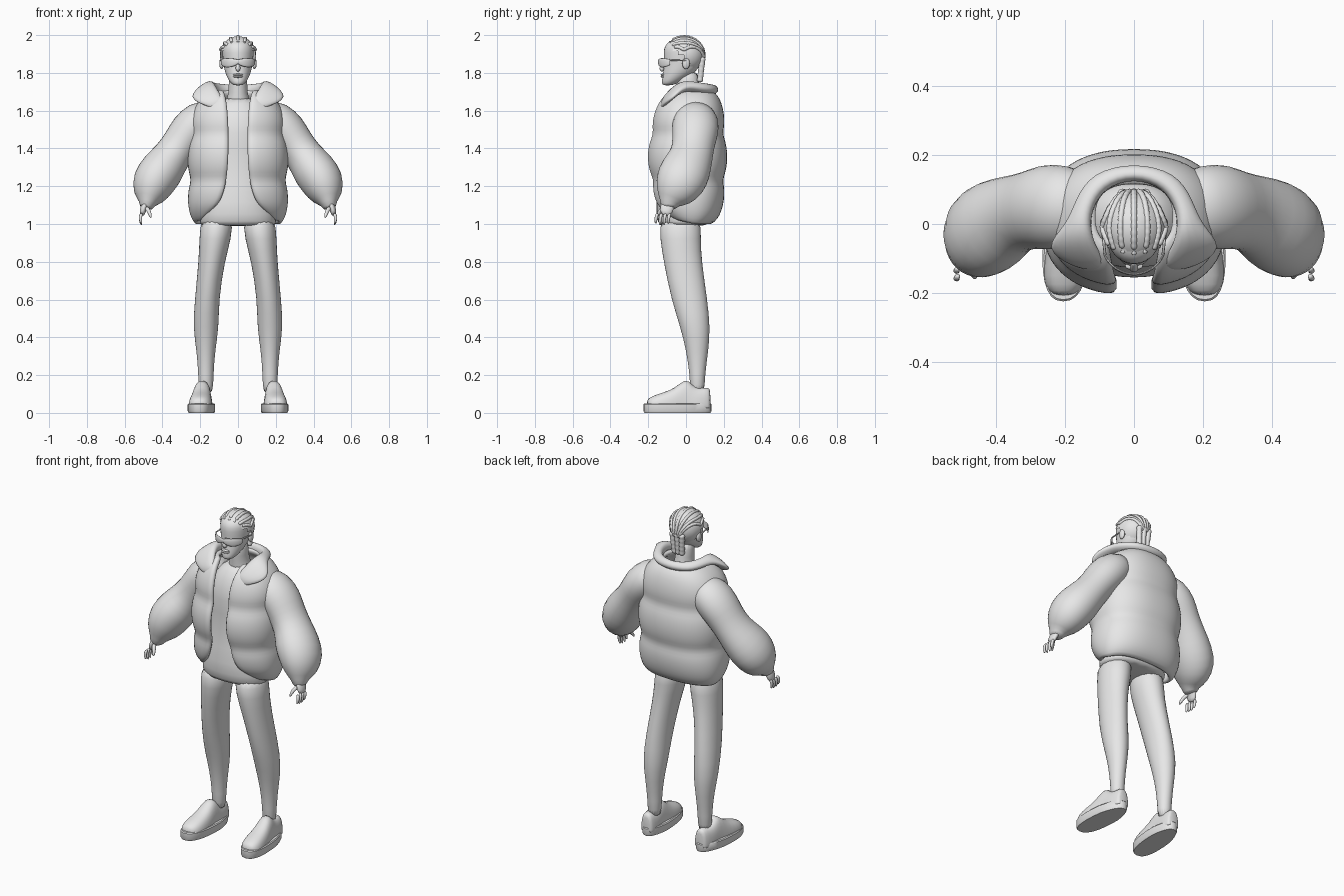
import bpy, bmesh, math
from math import sin, cos, pi, radians
from mathutils import Vector

cube = bpy.data.objects.get("Cube")
if cube:
    bpy.data.objects.remove(cube)

GREY = (.8, .8, .8, 1)
clay = bpy.data.materials.new("clay grey")
clay.use_nodes = True
clay.diffuse_color = GREY
clay.node_tree.nodes["Principled BSDF"].inputs["Base Color"].default_value = GREY


def finish(name, bm, side=1, subdiv=1, shell=0, angle=None):
    """Turn a bmesh into an object; side -1 mirrors it across x."""
    if side < 0:
        bmesh.ops.scale(bm, vec=(-1, 1, 1), verts=bm.verts)
        bmesh.ops.reverse_faces(bm, faces=bm.faces)
    if not shell:
        bmesh.ops.recalc_face_normals(bm, faces=bm.faces)
    mesh = bpy.data.meshes.new(name)
    bm.to_mesh(mesh)
    bm.free()
    mesh.materials.append(clay)
    ob = bpy.data.objects.new(name, mesh)
    bpy.context.collection.objects.link(ob)
    mesh.polygons.foreach_set("use_smooth", [True] * len(mesh.polygons))
    if angle:
        bpy.ops.object.select_all(action='DESELECT')
        bpy.context.view_layer.objects.active = ob
        ob.select_set(True)
        bpy.ops.object.shade_smooth_by_angle(angle=radians(angle))
    if shell:
        thickness = ob.modifiers.new("Thickness", 'SOLIDIFY')
        thickness.thickness, thickness.offset = shell, -1
    if subdiv:
        smooth = ob.modifiers.new("Smooth", 'SUBSURF')
        smooth.levels = smooth.render_levels = subdiv


def loft(name, rings, closed=True, **options):
    """Skin a list of equally long point rings."""
    bm = bmesh.new()
    rows = [[bm.verts.new(point) for point in ring] for ring in rings]
    count = len(rows[0])
    for low, high in zip(rows, rows[1:]):
        for i in range(count if closed else count - 1):
            k = (i + 1) % count
            bm.faces.new((low[i], low[k], high[k], high[i]))
    if closed:
        bm.faces.new(rows[0][::-1])
        bm.faces.new(rows[-1])
    finish(name, bm, **options)


def power(value, exponent):
    return math.copysign(abs(value) ** exponent, value)


def level(z, width, front, back, centre=0, square=1, count=16, gap=0):
    """Horizontal oval from front to back; a gap leaves it open at the front."""
    start = math.asin((gap / width) ** (1 / square))
    steps = count - 1 if gap else count
    ring = []
    for i in range(count):
        turn = start + (2 * pi - 2 * start) * i / steps
        ring.append(Vector((centre + width * power(sin(turn), square),
                            (front + back) / 2 - (back - front) / 2 * power(cos(turn), square),
                            z)))
    return ring


def tube(name, path, count=10, stretch=1, **options):
    """Tube through (x, y, z, radius); stretch widens it from front to back."""
    points = [Vector(p[:3]) for p in path]
    rings = []
    for i, point in enumerate(points):
        radius = path[i][3]
        along = (points[min(i + 1, len(points) - 1)] - points[max(i - 1, 0)]).normalized()
        guide = Vector((0, 1, 0)) if abs(along.y) < .8 else Vector((0, 0, 1))
        across = along.cross(guide).normalized()
        depth = along.cross(across) * stretch
        turns = [2 * pi * k / count for k in range(count)]
        rings.append([point + radius * (across * cos(t) + depth * sin(t)) for t in turns])
    loft(name, rings, **options)


def ball(name, centre, radii, keep=None, **options):
    """Ellipsoid, optionally trimmed by a rule on its points."""
    bm = bmesh.new()
    bmesh.ops.create_uvsphere(bm, u_segments=20, v_segments=14, radius=1)
    for vert in bm.verts:
        vert.co = Vector(c + r * q for c, r, q in zip(centre, radii, vert.co))
    if keep:
        dropped = [vert for vert in bm.verts if not keep(vert.co)]
        bmesh.ops.delete(bm, geom=dropped, context='VERTS')
    finish(name, bm, subdiv=0, **options)


# Dress with a short skirt
loft("dress", [level(*row, square=.9) for row in (
    (.99, .2, -.14, .11), (1, .21, -.15, .12), (1.1, .2, -.17, .13), (1.3, .15, -.12, .09),
    (1.5, .16, -.14, .12), (1.6, .15, -.1, .13), (1.68, .07, -.05, .1))])

# Open padded jacket: three puffed bands, narrowing at the hem and shoulders
HEM, HEIGHT, STEPS = .99, .73, 18
rings = []
for step in range(STEPS + 1):
    u = step / STEPS
    puff = .02 * abs(sin(3 * pi * u)) ** .7
    arch = max(0, sin(pi * u))
    ring = level(HEM + HEIGHT * u,
                 width=.25 - .13 * u ** 8 - .02 * (1 - u) ** 9 + puff,
                 front=-.09 - .1 * arch ** .7 - puff,
                 back=.13 + .07 * arch ** .5 + puff,
                 square=.85, count=30,
                 gap=.05 + .15 * (1 - u) ** 6 + .03 * u ** 8)
    for point in ring:  # the hem rises toward the front
        point.z += max(0, 1.1 - point.z) * max(0, .05 - point.y) * 2
    rings.append(ring)
loft("jacket_body", rings, closed=False, shell=.035)

# Turned-down collar: crest and outer edge from the nape to the front
half_collar = []
for crest, outer in (((0, .14, 1.75), (0, .19, 1.72)), ((.09, .11, 1.76), (.13, .16, 1.72)),
                     ((.13, .04, 1.77), (.18, .08, 1.73)), ((.13, -.02, 1.78), (.21, 0, 1.74)),
                     ((.11, -.07, 1.76), (.3, -.07, 1.67)), ((.08, -.12, 1.7), (.2, -.13, 1.64)),
                     ((.07, -.13, 1.66), (.12, -.14, 1.63))):
    crest, outer = Vector(crest), Vector(outer)
    base = crest * .9
    base.z = crest.z - .08
    under = base.lerp(outer, .7)
    under.z -= .02
    half_collar.append((base, crest, outer, under))
mirrored = [[Vector((-p.x, p.y, p.z)) for p in section] for section in half_collar[:0:-1]]
loft("collar", mirrored + half_collar, subdiv=2)


def sole_outline(z, grow):
    """Foot-shaped outline, narrower at the heel and turned slightly outward."""
    ring = level(z, .066 + grow, -.22 - grow, .13 + grow, square=.8, count=28)
    for point in ring:
        point.x = point.x * (1 - max(0, point.y) * 1.6) + .19 - .07 * point.y
    return ring


def upper_section(y, width, top):
    """Arched slice across the shoe with a flat underside."""
    bottom = .035
    turns = [2 * pi * k / 16 for k in range(16)]
    return [Vector((.19 - .07 * y + width * power(cos(t), .75), y,
                    bottom + max(-.01, (top - bottom) * power(sin(t), .85)))) for t in turns]


for side, tag in ((1, "left"), (-1, "right")):
    # Puffy sleeve with a seam above the elbow and a narrow cuff
    tube(tag + "_sleeve", (
        (.12, .05, 1.59, .08), (.2, .05, 1.55, .11), (.26, .05, 1.49, .11), (.3, .04, 1.43, .1),
        (.35, .03, 1.36, .1), (.4, 0, 1.29, .12), (.45, -.03, 1.22, .12), (.47, -.07, 1.15, .09),
        (.48, -.09, 1.11, .04), (.49, -.09, 1.08, .04)), count=16, stretch=1.15, side=side)

    # Hand
    tube(tag + "_palm", ((.48, -.09, 1.12, .02), (.5, -.1, 1.09, .02), (.51, -.11, 1.04, .015)),
         stretch=2, side=side)
    for finger in range(4):
        y = -.15 + finger * .022
        tip = 1 - .01 * sin(finger)
        tube(f"{tag}_finger_{finger + 1}", (
            (.51, y, 1.06, .01), (.52, y - .01, 1.03, .01), (.51, y - .01, tip, .006)),
            count=8, side=side)
    tube(tag + "_thumb", ((.49, -.11, 1.09, .014), (.47, -.14, 1.07, .012), (.46, -.16, 1.03, .007)),
         count=8, side=side)

    # Leg
    loft(tag + "_leg", [level(*row) for row in (
        (.09, .04, .02, .1, .17), (.2, .04, .02, .1, .17), (.33, .05, 0, .12, .17),
        (.45, .07, -.03, .13, .17), (.6, .065, -.08, .115, .165), (.8, .07, -.12, .085, .14),
        (.92, .086, -.14, .08, .12), (1.05, .09, -.145, .085, .11))], side=side)

    # Shoe: flat sole and an upper that climbs to the tongue
    loft(tag + "_sole", [sole_outline(0, 0), sole_outline(.01, .005),
                         sole_outline(.045, .005), sole_outline(.05, 0)],
         side=side, subdiv=0, angle=40)
    loft(tag + "_shoe_upper", [upper_section(*row) for row in (
        (-.21, .03, .07), (-.18, .06, .09), (-.12, .065, .11), (-.06, .06, .13), (0, .05, .19),
        (.03, .05, .15), (.07, .05, .13), (.12, .04, .14), (.13, .03, .12))], side=side)

    # Ear and glasses arm
    ball(tag + "_ear", (.087, 0, 1.85), (.012, .02, .03), side=side)
    tube(tag + "_glasses_arm", ((.084, -.09, 1.868, .004), (.094, 0, 1.865, .004)),
         count=6, subdiv=0, side=side)

# Neck and head
loft("neck", [level(*row) for row in (
    (1.62, .08, -.05, .1), (1.67, .055, -.045, .085), (1.72, .05, -.05, .07), (1.82, .05, -.06, .07))])
loft("head", [level(*row) for row in (
    (1.733, .02, -.12, -.08), (1.745, .04, -.13, -.04), (1.77, .055, -.127, 0),
    (1.8, .07, -.124, .05), (1.85, .08, -.115, .085), (1.91, .086, -.122, .09),
    (1.945, .084, -.115, .085), (1.98, .06, -.08, .06))])

# Nose and lips
tube("nose", ((0, -.11, 1.87, .008), (0, -.12, 1.845, .01), (0, -.132, 1.822, .015),
              (0, -.122, 1.808, .01)))
for lip, z in (("upper_lip", 1.79), ("lower_lip", 1.78)):
    ball(lip, (0, -.122, z), (.026, .012, .006))

# Wraparound glasses: the lower rim dips under each eye and rises at the nose
rims = []
for step in range(25):
    turn = 1.2 * (step / 12 - 1)
    dip = abs(sin(2.5 * turn)) ** .6
    x, y = .092 * sin(turn), -.045 - .096 * cos(turn)
    rims.append([Vector((x, y, 1.85 - .022 * dip)), Vector((x, y - .004, 1.86)),
                 Vector((x, y, 1.868 + .01 * dip))])
loft("glasses_lens", rims, closed=False, shell=.006)

# Hair cap with braided rows running from brow to nape
ball("hair_cap", (0, -.01, 1.895), (.096, .106, .099),
     keep=lambda point: point.z > 1.95 - .95 * (point.y + .115))
for row in range(-3, 4):
    spread = sin(row * radians(24))
    path = []
    for bead in range(29):
        turn = radians(42 + bead * 5.6)
        out = spread * (.35 + .65 * sin(turn))
        reach = math.sqrt(1 - out * out)
        path.append((.096 * out, -.01 - .105 * reach * cos(turn),
                     1.893 + .098 * reach * sin(turn), .011 if bead % 2 else .008))
    tube(f"braid_row_{row + 4}", path, count=8)

# Gathered braids hanging at the nape
for strand in range(-1, 2):
    tube(f"nape_braid_{strand + 2}", [
        (strand * (.034 - bead * .001), .088 - bead * .0015, 1.885 - bead * .0135,
         .019 if bead % 2 else .014) for bead in range(11)])
